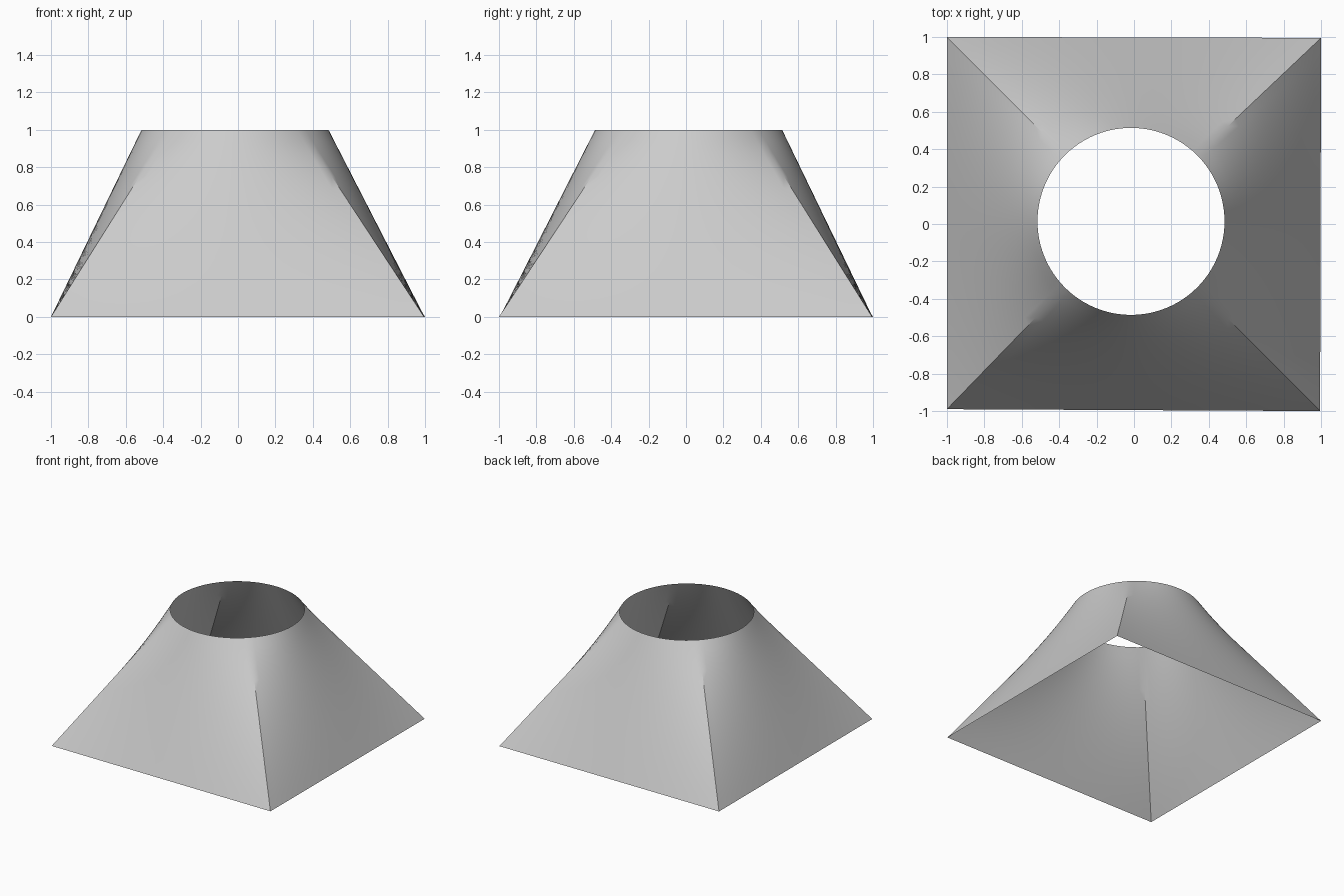
import bpy, bmesh, math
from mathutils import Vector

if "Cube" in bpy.data.objects:
    bpy.data.objects.remove(bpy.data.objects["Cube"])

SIDE = 24      # segments along each side of the square
LEVELS = 16    # rows from base to rim
N = SIDE * 4

# Slightly uneven square base, counter-clockwise from front left
corners = [Vector(c) for c in ((-1, -0.99, 0), (0.995, -1, 0), (1, 0.995, 0), (-1, 1, 0))]
rim_centre, rim_radius = Vector((-0.016, 0.014, 1)), 0.5


def base_point(i):
    s, k = divmod(i, SIDE)
    return corners[s].lerp(corners[(s + 1) % 4], k / SIDE)


def rim_point(i):
    a = math.radians(225) + 2 * math.pi * i / N
    return rim_centre + rim_radius * Vector((math.cos(a), math.sin(a), 0))


# Open square-to-round shell made of straight rulings
bm = bmesh.new()
rows = [[bm.verts.new(base_point(i).lerp(rim_point(i), j / LEVELS)) for i in range(N)]
        for j in range(LEVELS + 1)]
for lower, upper in zip(rows, rows[1:]):
    for i in range(N):
        n = (i + 1) % N
        bm.faces.new((lower[i], lower[n], upper[n], upper[i]))
mesh = bpy.data.meshes.new("square_to_round_shell")
bm.to_mesh(mesh)
bm.free()
shell = bpy.data.objects.new("square_to_round_shell", mesh)
bpy.context.collection.objects.link(shell)

# Smooth rim that keeps the corner creases near the base
bpy.context.view_layer.objects.active = shell
shell.select_set(True)
bpy.ops.object.shade_smooth_by_angle(angle=math.radians(30))
